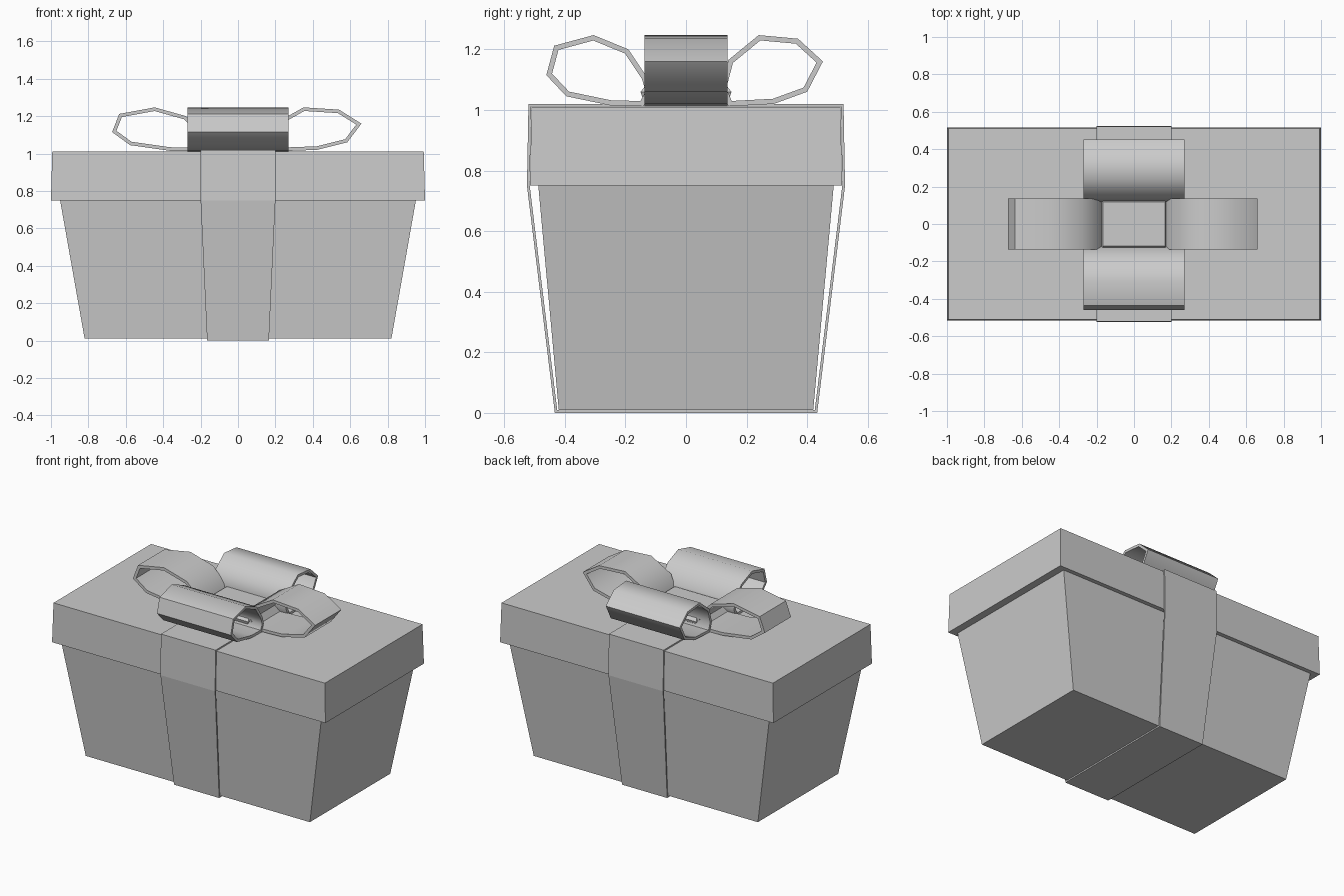
import bpy, bmesh
from mathutils import Vector

if "Cube" in bpy.data.objects:
    bpy.data.objects.remove(bpy.data.objects["Cube"])


def finish(name, bm, smooth=None):
    bmesh.ops.recalc_face_normals(bm, faces=bm.faces[:])
    me = bpy.data.meshes.new(name)
    bm.to_mesh(me)
    bm.free()
    ob = bpy.data.objects.new(name, me)
    bpy.context.collection.objects.link(ob)
    if smooth:
        bpy.ops.object.select_all(action='DESELECT')
        ob.select_set(True)
        bpy.context.view_layer.objects.active = ob
        bpy.ops.object.shade_smooth_by_angle(angle=smooth)
    return ob


def stacked(name, levels, smooth=None):
    """Closed solid of rectangular levels (half_x, half_y, z)."""
    bm = bmesh.new()
    rings = [[bm.verts.new((sx * x, sy * y, z))
              for sx, sy in ((1, 1), (-1, 1), (-1, -1), (1, -1))]
             for x, y, z in levels]
    for a, b in zip(rings, rings[1:]):
        for i in range(4):
            j = (i + 1) % 4
            bm.faces.new((a[i], a[j], b[j], b[i]))
    bm.faces.new(rings[0])
    bm.faces.new(rings[-1])
    return finish(name, bm, smooth)


def inset(pts, t):
    """Mitred inward offset of a closed convex outline."""
    pts = [Vector(p) for p in pts]
    centre = sum(pts, Vector((0, 0))) / len(pts)
    out = []
    for i, p in enumerate(pts):
        d1 = (p - pts[i - 1]).normalized()
        d2 = (pts[(i + 1) % len(pts)] - p).normalized()
        n1, n2 = Vector((-d1.y, d1.x)), Vector((-d2.y, d2.x))
        n = (n1 + n2).normalized()
        step = n * (t / max(n.dot(n1), 0.5))
        out.append(p + step if step.dot(centre - p) > 0 else p - step)
    return out


def band(name, outline, halves, t, along='y', smooth=None):
    """Thin closed strip following an outline in a vertical plane."""
    bm = bmesh.new()
    inner = inset(outline, t)

    def vert(p, w):
        return bm.verts.new((w, p[0], p[1]) if along == 'y' else (p[0], w, p[1]))
    rows = [[vert(p, -w), vert(p, w), vert(q, w), vert(q, -w)]
            for p, q, w in zip(outline, inner, halves)]
    for i, b in enumerate(rows):
        a = rows[i - 1]
        for k in range(4):
            m = (k + 1) % 4
            bm.faces.new((a[k], a[m], b[m], b[k]))
    return finish(name, bm, smooth)


# Tapered box and overhanging lid
stacked("box", [(0.82, 0.42, 0.01), (0.952, 0.488, 0.755)])
stacked("lid", [(1.0, 0.515, 0.75), (0.993, 0.51, 1.01)])

# Ribbon wrapped around the box, bridging the gap below the lid
side = [(0.433, 0.0), (0.525, 0.75), (0.52, 1.02)]
outline = side + [(-y, z) for y, z in reversed(side)]
band("ribbon", outline, [0.165, 0.2, 0.2, 0.2, 0.2, 0.165], 0.009)

# Bow loops: the same two profiles, stretched for the sideways pair
loop_a = [(0.14, 1.165), (0.24, 1.247), (0.37, 1.235), (0.452, 1.16),
          (0.40, 1.06), (0.29, 1.02), (0.14, 1.012), (0.115, 1.07)]
loop_b = [(-0.13, 1.11), (-0.19, 1.2), (-0.305, 1.247), (-0.435, 1.212),
          (-0.461, 1.115), (-0.395, 1.045), (-0.25, 1.015), (-0.14, 1.012),
          (-0.115, 1.06)]
for tag, prof in (("back", loop_a), ("front", loop_b)):
    band("bow_loop_" + tag, prof, [0.27] * len(prof), 0.017, 'y', 0.9)
for tag, prof in (("right", loop_a), ("left", loop_b)):
    wide = [(u * 1.46, z) for u, z in prof]
    band("bow_loop_" + tag, wide, [0.137] * len(prof), 0.019, 'x', 0.9)

# Knot in the middle of the bow
stacked("bow_knot", [(0.16, 0.135, 1.012), (0.18, 0.15, 1.06),
                     (0.165, 0.118, 1.10)], 0.6)
